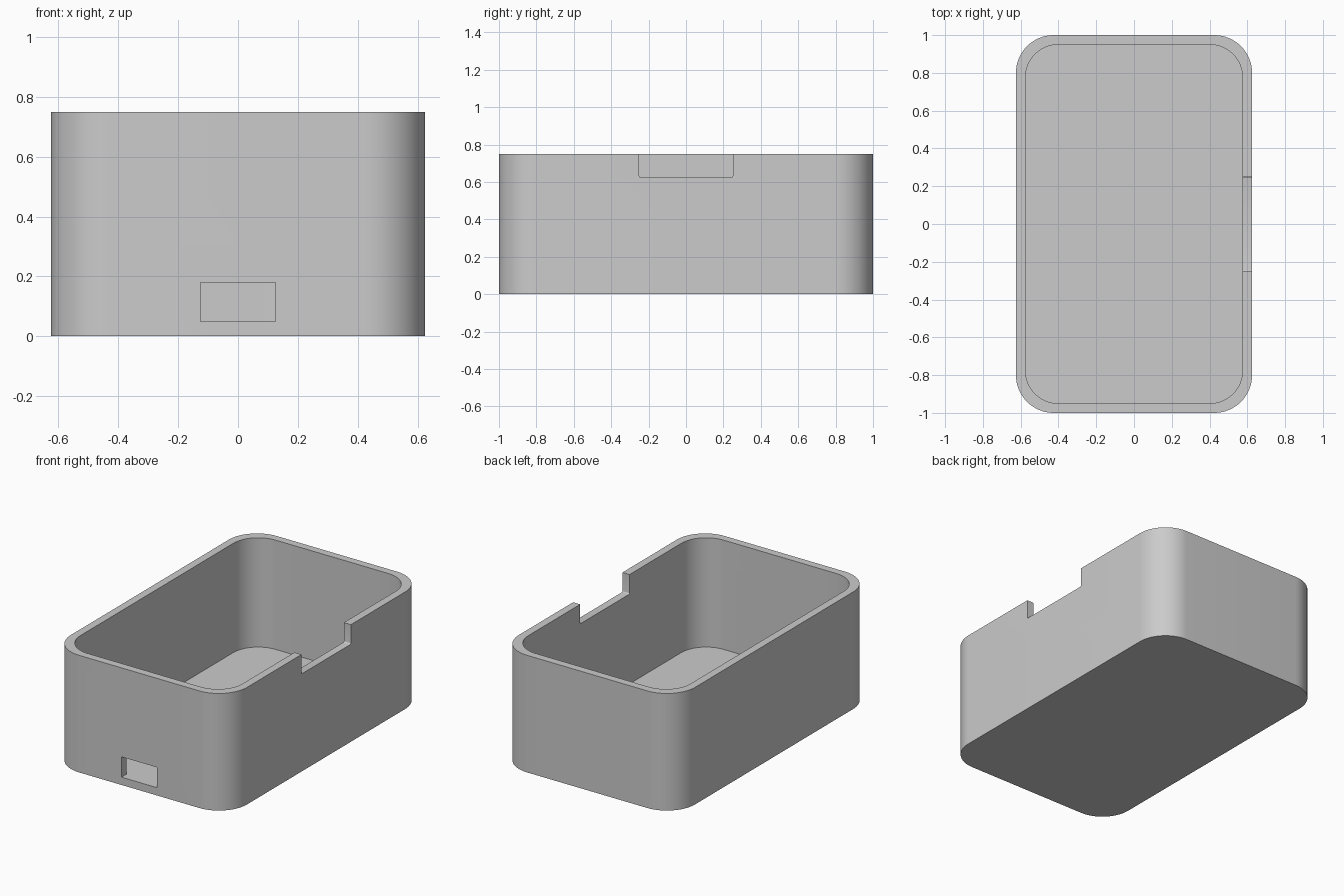
import bpy
import bmesh
from math import cos, sin, pi, radians
from mathutils import Matrix

if "Cube" in bpy.data.objects:
    bpy.data.objects.remove(bpy.data.objects["Cube"], do_unlink=True)

WALL, HALF_X, HALF_Y, HEIGHT = 0.05, 0.625, 1.0, 0.75


def rounded_prism(name, half_x, half_y, radius, z0, z1, segments=16):
    """Upright prism with a rounded-rectangle outline."""
    bm = bmesh.new()
    verts = []
    for corner, (sx, sy) in enumerate([(1, 1), (-1, 1), (-1, -1), (1, -1)]):
        for i in range(segments + 1):
            a = (corner + i / segments) * pi / 2
            verts.append(bm.verts.new((sx * (half_x - radius) + radius * cos(a),
                                       sy * (half_y - radius) + radius * sin(a), z0)))
    base = bm.faces.new(verts)
    top = bmesh.ops.extrude_face_region(bm, geom=[base])["geom"]
    bmesh.ops.translate(bm, vec=(0, 0, z1 - z0),
                        verts=[g for g in top if isinstance(g, bmesh.types.BMVert)])
    bmesh.ops.recalc_face_normals(bm, faces=bm.faces)
    mesh = bpy.data.meshes.new(name)
    bm.to_mesh(mesh)
    bm.free()
    obj = bpy.data.objects.new(name, mesh)
    bpy.context.collection.objects.link(obj)
    return obj


def cut(target, cutter):
    """Subtract the cutter and remove it."""
    mod = target.modifiers.new("cut", "BOOLEAN")
    mod.operation, mod.solver, mod.object = "DIFFERENCE", "EXACT", cutter
    cutter.hide_render = True
    bpy.ops.object.select_all(action="DESELECT")
    target.select_set(True)
    bpy.context.view_layer.objects.active = target
    bpy.ops.object.modifier_apply(modifier=mod.name)
    bpy.data.objects.remove(cutter, do_unlink=True)


# Outer shell and hollow interior
box = rounded_prism("open_box", HALF_X, HALF_Y, 0.2, 0, HEIGHT)
cut(box, rounded_prism("cavity", HALF_X - WALL, HALF_Y - WALL, 0.175, WALL, HEIGHT + 0.2))

# Notch in the left rim, with slightly eased lower corners
notch = rounded_prism("rim_notch", 0.125, 0.25, 0.008, -0.1, 0.1, 4)
notch.data.transform(Matrix.Translation((HALF_X - WALL / 2, 0, HEIGHT))
                     @ Matrix.Rotation(pi / 2, 4, "Y"))
cut(box, notch)

# Cable port through the front wall, level with the floor
bpy.ops.mesh.primitive_cube_add(size=1, location=(0, -HALF_Y + WALL / 2, 0.115))
port = bpy.context.object
port.name = "cable_port"
port.scale = (0.25, 0.15, 0.13)
bpy.context.view_layer.update()
cut(box, port)

# Single grey finish
grey = bpy.data.materials.new("light_grey")
grey.use_nodes = True
colour = (0.6, 0.6, 0.6, 1)
grey.diffuse_color = colour
grey.node_tree.nodes["Principled BSDF"].inputs["Base Color"].default_value = colour
box.data.materials.clear()
box.data.materials.append(grey)

bpy.ops.object.shade_smooth_by_angle(angle=radians(30))
